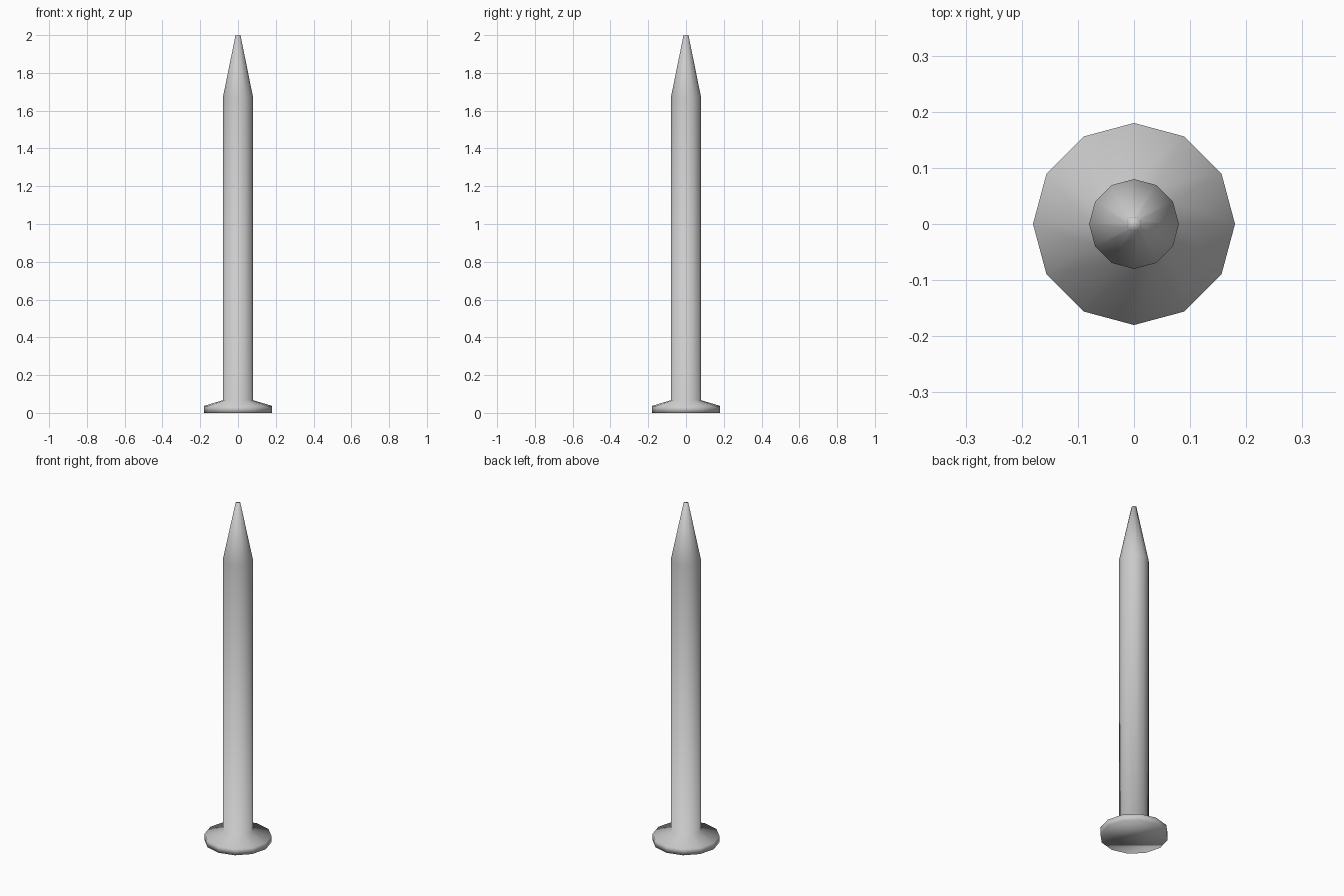
import bpy, bmesh
from math import cos, sin, pi

if "Cube" in bpy.data.objects:
    bpy.data.objects.remove(bpy.data.objects["Cube"])

SIDES = 12


def lathe(name, profile):
    """Spin a (radius, height) profile around z into a capped, smooth solid."""
    bm = bmesh.new()
    rings = [[bm.verts.new((r * cos(2 * pi * i / SIDES), r * sin(2 * pi * i / SIDES), z))
              for i in range(SIDES)] for r, z in profile]
    for low, high in zip(rings, rings[1:]):
        for i in range(SIDES):
            j = (i + 1) % SIDES
            bm.faces.new((low[i], low[j], high[j], high[i]))
    bm.faces.new(rings[0][::-1])
    bm.faces.new(rings[-1])
    for f in bm.faces:
        f.smooth = True
    mesh = bpy.data.meshes.new(name)
    bm.to_mesh(mesh)
    bm.free()
    obj = bpy.data.objects.new(name, mesh)
    bpy.context.collection.objects.link(obj)
    return obj


# Nail standing on its head: rim, sloped collar, straight shank, blunt point
lathe("nail", [(0.18, 0), (0.18, 0.037), (0.08, 0.067), (0.08, 1.67), (0.013, 2.0)])
